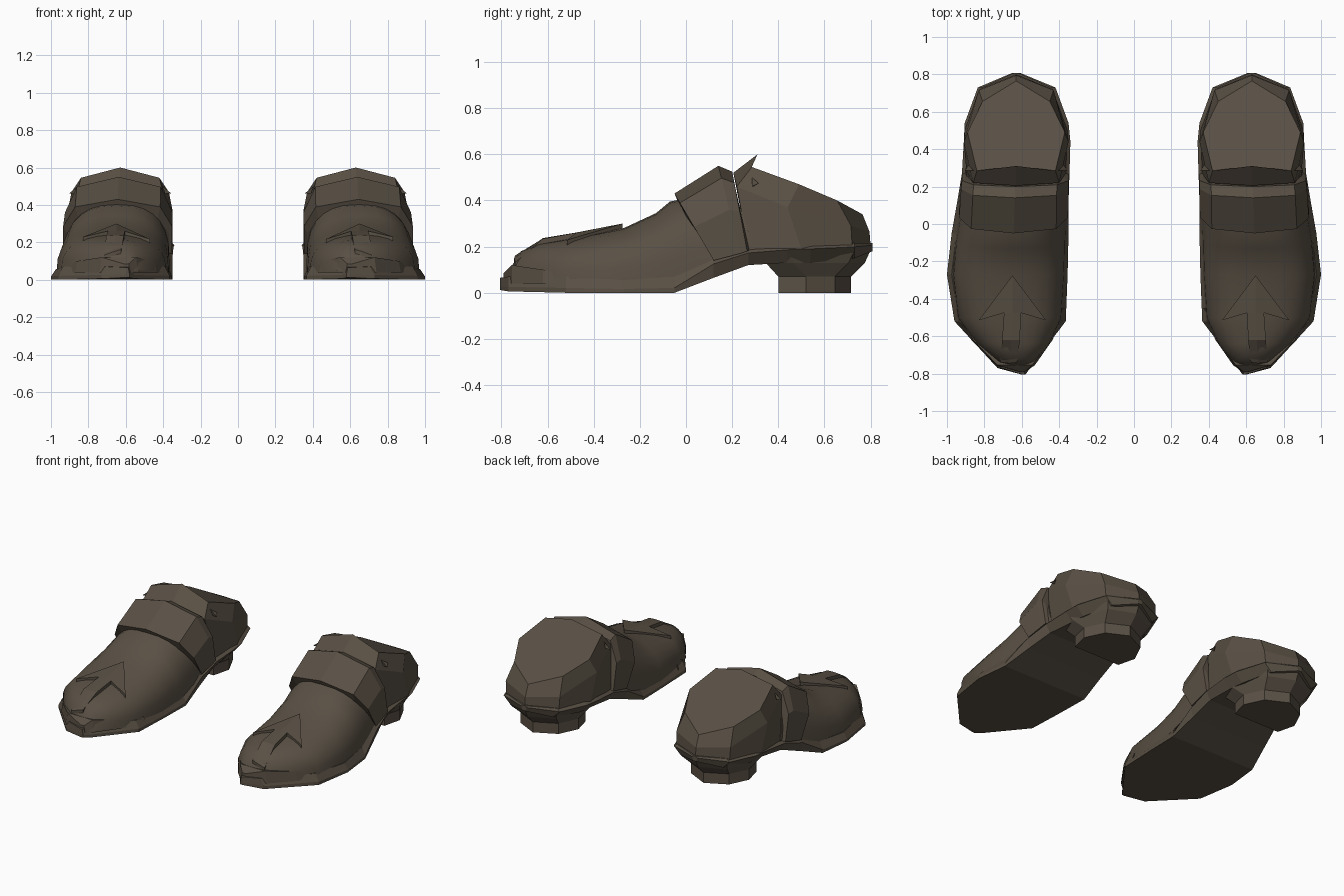
import bpy, bmesh, math
from mathutils import Vector
from mathutils.bvhtree import BVHTree

if "Cube" in bpy.data.objects:
    bpy.data.objects.remove(bpy.data.objects["Cube"])

leather = bpy.data.materials.new("dark_brown_leather")
leather.diffuse_color = (0.10, 0.08, 0.058, 1)
leather.use_nodes = True
leather.node_tree.nodes["Principled BSDF"].inputs["Base Color"].default_value = leather.diffuse_color
CX = 0.63  # centre line of one shoe


def make(name, verts, faces, smooth=None):
    """Mesh object for one shoe, mirrored across x for the pair."""
    mesh = bpy.data.meshes.new(name)
    bm = bmesh.new()
    vs = [bm.verts.new(v) for v in verts]
    for f in faces:
        bm.faces.new([vs[i] for i in f])
    bmesh.ops.recalc_face_normals(bm, faces=bm.faces)
    bm.to_mesh(mesh)
    bm.free()
    mesh.materials.append(leather)
    ob = bpy.data.objects.new(name, mesh)
    bpy.context.collection.objects.link(ob)
    mod = ob.modifiers.new("pair", 'MIRROR')
    mod.use_mirror_merge = False
    if smooth:
        bpy.ops.object.select_all(action='DESELECT')
        ob.select_set(True)
        bpy.context.view_layer.objects.active = ob
        bpy.ops.object.shade_smooth_by_angle(angle=math.radians(smooth))
    return ob


def loft(name, rings, smooth=None):
    """Skin closed rings of equal length and cap both ends."""
    n = len(rings[0])
    verts = [v for r in rings for v in r]
    faces = [(k*n + i, k*n + (i+1) % n, (k+1)*n + (i+1) % n, (k+1)*n + i)
             for k in range(len(rings)-1) for i in range(n)]
    faces += [tuple(range(n)), tuple(range((len(rings)-1)*n, len(rings)*n))]
    return make(name, verts, faces, smooth)


def arch(shape, yb, zb, yt, zt, xi, xo):
    """Leaning arch: shape holds (side -1..1, height 0..1) pairs."""
    c, w = (xi+xo)/2, (xo-xi)/2
    return [(c + u*w, yb + (yt-yb)*h, zb + (zt-zb)*h) for u, h in shape]


def half_ring(pts):
    """Complete a symmetric ring from its front-to-back outer half."""
    return pts + [(2*CX-x, y, z) for x, y, z in reversed(pts[1:-1])]


# Sole: flat front, raised shank and flared rim at the back
sole = []
for y, xi, xo, zb, zt, inset in [
        (-.805, .58, .60, .012, .065, 0), (-.77, .555, .73, .006, .07, 0),
        (-.52, .365, .96, 0, .07, 0), (-.27, .355, 1.0, 0, .055, 0),
        (-.05, .35, .975, 0, .07, 0), (.12, .35, .945, .065, .145, .015),
        (.27, .345, .92, .12, .19, .03), (.44, .34, .91, .13, .205, .05),
        (.54, .35, .905, .13, .21, .05), (.73, .42, .835, .15, .215, .05),
        (.808, .61, .65, .18, .215, .01)]:
    zm = zb + (zt-zb)*(.75 if inset else .3)
    b = min(.025, (xo-xi)*.3)
    sole.append([(xi+inset, y, zb), (xi, y, zm), (xi+b, y, zt),
                 (xo-b, y, zt), (xo, y, zm), (xo-inset, y, zb)])
loft("sole", sole)

# Heel block: straight lower part flaring into the sole
heel = [half_ring([(CX, yf, z), (CX+w*.85, yf, z), (CX+w, yf+.12, z),
                   (CX+w*.7, yr-.07, z), (CX, yr, z)])
        for z, yf, yr, w in [(0, .40, .715, .20), (.07, .40, .715, .20),
                             (.13, .345, .775, .24), (.185, .32, .80, .265)]]
loft("heel", heel)

# Smooth vamp over the toes and instep
N = 14
dome = []
for i in range(N+1):
    a = math.pi*(1 - i/N)
    c, s = math.cos(a), math.sin(a)
    dome.append((math.copysign(abs(c)**.8, c), max(s, 0)**.8))
vamp = loft("vamp", [arch(dome, *s) for s in [
    (-.775, .05, -.765, .10, .56, .68), (-.755, .05, -.715, .18, .53, .73),
    (-.64, .05, -.64, .212, .45, .84), (-.50, .05, -.50, .235, .385, .945),
    (-.27, .04, -.27, .28, .37, .97), (-.08, .05, -.13, .345, .365, .955),
    (.06, .10, -.07, .395, .365, .935), (.20, .14, .05, .42, .37, .91),
    (.30, .18, .20, .47, .37, .90)]], 40)

# Low ridge round the toe between sole and vamp
toe_ridge = []
for y, xi, xo, z in [(-.79, .575, .62, .085), (-.755, .535, .74, .12),
                     (-.62, .435, .87, .10), (-.45, .37, .955, .07)]:
    toe_ridge.append([(xi, y, .04), (xi+.01, y, z), (xo-.01, y, z), (xo, y, .04)])
loft("toe_ridge", toe_ridge)

# Instep strap with a bevelled rear edge
band = [(-1, 0), (-1, .5), (-.78, .86), (0, 1), (.78, .86), (1, .5), (1, 0)]
loft("strap", [arch(band, *s) for s in [
    (.135, .14, -.02, .36, .37, .915), (.12, .14, -.05, .43, .352, .935),
    (.235, .17, .14, .55, .35, .925), (.265, .18, .20, .525, .35, .92),
    (.275, .18, .21, .47, .37, .90)]])

# Ankle cuff with a sloping closed top
loft("ankle_cuff", [half_ring(r) for r in [
    [(CX, .27, .19), (.895, .27, .19), (.905, .50, .19), (.825, .72, .20), (CX, .80, .205)],
    [(CX, .205, .52), (.86, .22, .46), (.91, .44, .37), (.83, .715, .29), (CX, .795, .265)],
    [(CX, .31, .60), (.84, .285, .545), (.89, .49, .47), (.81, .655, .40), (CX, .765, .34)]]])

# Small wedge on each side of the cuff
for name, s in (("outer_wedge", 1), ("inner_wedge", -1)):
    wedge = [(CX+s*x, y, z) for x, y, z in
             [(.225, .285, .50), (.255, .315, .475), (.275, .285, .46), (.24, .29, .46)]]
    make(name, wedge, [(0, 1, 2), (0, 2, 3), (0, 3, 1), (1, 3, 2)])

# Raised toe arrow, draped on the vamp and folded along its middle
tree = BVHTree.FromPolygons([v.co for v in vamp.data.vertices],
                            [tuple(p.vertices) for p in vamp.data.polygons])
plan = [(.65, -.275), (.83, -.515), (.695, -.475), (.705, -.62), (.715, -.74),
        (.625, -.74), (.61, -.62), (.605, -.475), (.47, -.515),
        (.65, -.475), (.655, -.62), (.665, -.745)]


def drape(x, y, lift):
    hit = tree.ray_cast(Vector((x, y, 2)), Vector((0, 0, -1)))[0]
    return (x, y, (hit.z if hit else .08) + lift)


top = [(0, 1, 2, 9), (0, 9, 7, 8), (9, 2, 3, 10), (7, 9, 10, 6),
       (10, 3, 4, 11), (6, 10, 11, 5)]
edge = [0, 1, 2, 3, 4, 11, 5, 6, 7, 8]
M = len(plan)
arrow_verts = [drape(x, y, .022) for x, y in plan] + [drape(x, y, -.03) for x, y in plan]
arrow_faces = top + [tuple(i+M for i in reversed(f)) for f in top]
arrow_faces += [(a, b, b+M, a+M) for a, b in zip(edge, edge[1:] + edge[:1])]
make("toe_arrow", arrow_verts, arrow_faces)
